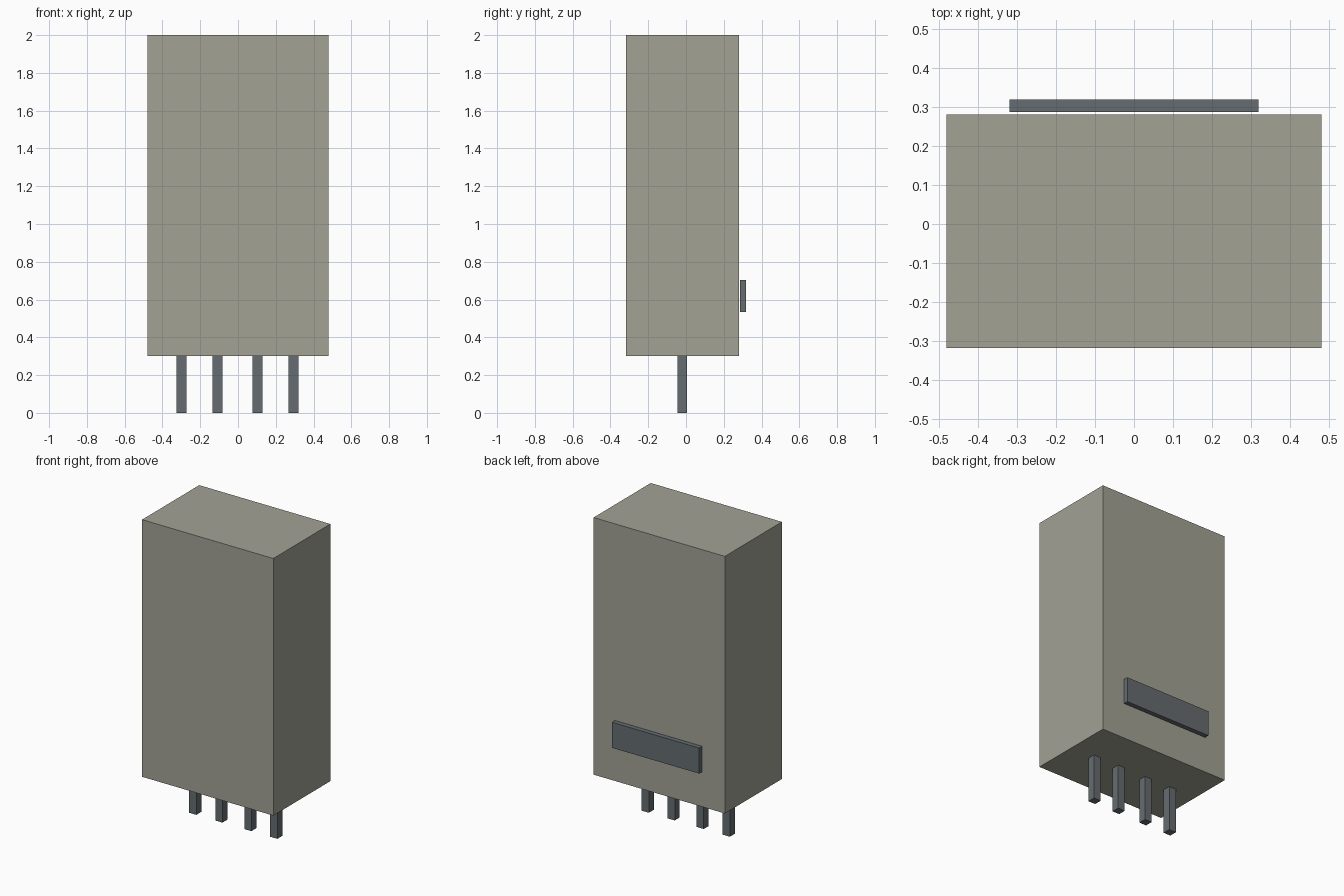
import bpy

if "Cube" in bpy.data.objects:
    bpy.data.objects.remove(bpy.data.objects["Cube"])


def box(name, lo, hi):
    """Axis-aligned box spanning two opposite corners."""
    centre = [(a + b) / 2 for a, b in zip(lo, hi)]
    bpy.ops.mesh.primitive_cube_add(size=1, location=centre)
    obj = bpy.context.object
    obj.name = name
    obj.scale = [b - a for a, b in zip(lo, hi)]
    bpy.ops.object.transform_apply(location=False, rotation=False, scale=True)
    return obj


def tint(obj, name, colour):
    mat = bpy.data.materials.get(name) or bpy.data.materials.new(name)
    mat.diffuse_color = colour
    mat.use_nodes = True
    mat.node_tree.nodes["Principled BSDF"].inputs["Base Color"].default_value = mat.diffuse_color
    obj.data.materials.append(mat)


BODY_BOTTOM = 0.30

# Main housing
body = box("body", (-0.48, -0.317, BODY_BOTTOM), (0.48, 0.28, 2.0))
tint(body, "warm_grey", (0.36, 0.36, 0.30, 1))

# Thin plate standing just clear of the back face
plate = box("back_plate", (-0.319, 0.287, 0.535), (0.319, 0.318, 0.704))
tint(plate, "slate", (0.13, 0.15, 0.16, 1))

# Row of four square pins under the housing
HALF = 0.026
for i, x in enumerate((-0.299, -0.108, 0.104, 0.294), 1):
    pin = box(f"pin_{i}", (x - HALF, -0.046, 0), (x + HALF, 0.006, BODY_BOTTOM))
    tint(pin, "slate", (0.13, 0.15, 0.16, 1))
